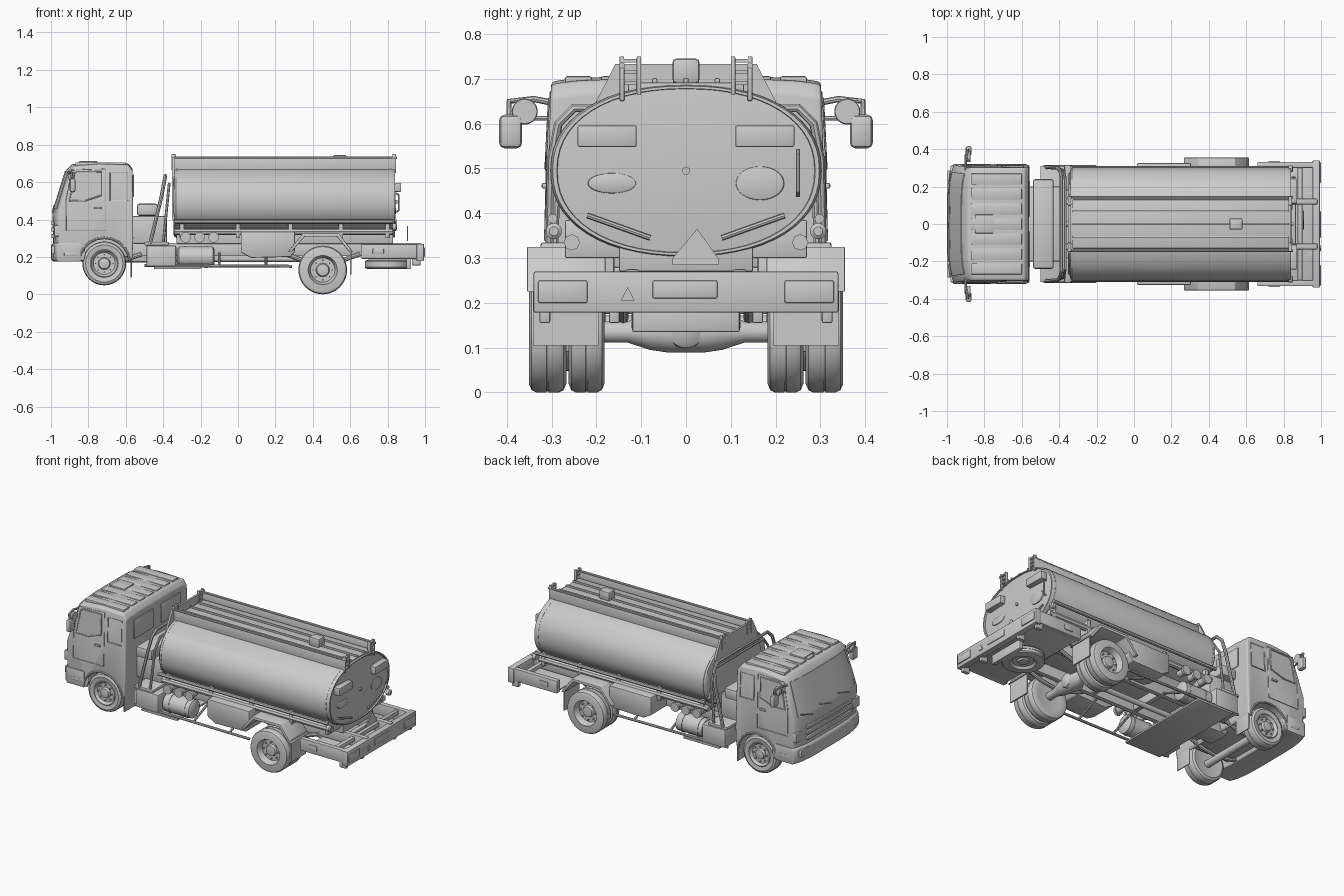
import bpy, bmesh, math
from mathutils import Vector

if "Cube" in bpy.data.objects:
    bpy.data.objects.remove(bpy.data.objects["Cube"])

SIDES = ((1, "left"), (-1, "right"))


def finish(name, bm, bevel=0, seg=2):
    bmesh.ops.recalc_face_normals(bm, faces=bm.faces)
    me = bpy.data.meshes.new(name)
    bm.to_mesh(me)
    bm.free()
    ob = bpy.data.objects.new(name, me)
    bpy.context.collection.objects.link(ob)
    if bevel:
        m = ob.modifiers.new("bevel", 'BEVEL')
        m.width, m.segments, m.limit_method = bevel, seg, 'ANGLE'
        m.angle_limit = math.radians(32)


def loft(name, rings, bevel=0, seg=2):
    bm = bmesh.new()
    rows = [[bm.verts.new(p) for p in r] for r in rings]
    n = len(rows[0])
    for a, b in zip(rows, rows[1:]):
        for i in range(n):
            bm.faces.new((a[i], a[(i + 1) % n], b[(i + 1) % n], b[i]))
    bm.faces.new(rows[0])
    bm.faces.new(rows[-1])
    finish(name, bm, bevel, seg)


def box(name, x0, x1, y0, y1, z0, z1, bevel=0.004):
    q = ((x0, y0), (x1, y0), (x1, y1), (x0, y1))
    loft(name, [[(x, y, z) for x, y in q] for z in (z0, z1)], bevel)


def lean(y, z):
    return y - math.copysign(.05 * max(0, z - .42), y)


def prism(name, pts, y0, y1, bevel=0):
    """Side profile (x, z) pulled from y0 to y1."""
    loft(name, [[(x, y, z) for x, z in pts] for y in (y0, y1)], bevel)


def bowed(name, pts, half, bevel=0, seg=2):
    """Cab profile across the width: nose bows back, roof drops, walls lean in."""
    rings = []
    for f in (-1, -.93, -.82, -.6, -.3, 0, .3, .6, .82, .93, 1):
        y = f * half
        k = abs(y) / .315
        rings.append([(x + (.03 * k ** 5 if x < -.84 else 0), lean(y, z), z - (.012 * k ** 6 if z > .66 else 0))
                      for x, z in pts])
    loft(name, rings, bevel, seg)


def plate(name, pts, x0, x1):
    """Rear profile (y, z) pulled along x."""
    loft(name, [[(x, y, z) for y, z in pts] for x in (x0, x1)])


def lathe(name, prof, c, axis='Y', sign=1, n=40, squash=1):
    rings = []
    for r, t in prof:
        ring = []
        for i in range(n):
            a = 2 * math.pi * i / n
            u, v, w = r * math.cos(a), r * math.sin(a) * squash, t * sign
            d = {'X': (w, u, v), 'Y': (u, w, v), 'Z': (u, v, w)}[axis]
            ring.append(Vector(c) + Vector(d))
        rings.append(ring)
    loft(name, rings)


def tube(name, pts, r=0.006, cyclic=False):
    cu = bpy.data.curves.new(name, 'CURVE')
    cu.dimensions, cu.bevel_depth, cu.bevel_resolution = '3D', r, 2
    cu.use_fill_caps = True
    sp = cu.splines.new('POLY')
    sp.points.add(len(pts) - 1)
    for p, q in zip(sp.points, pts):
        p.co = (*q, 1)
    sp.use_cyclic_u = cyclic
    bpy.context.collection.objects.link(bpy.data.objects.new(name, cu))


def wheel(name, c, r, w, sign, dish, axis='Y'):
    h = w / 2
    prof = [(.3 * r, -h * .8), (.62 * r, -h * .9), (.85 * r, -h), (.96 * r, -h * .85), (r, -h * .6), (r, -h * .06),
            (.985 * r, -h * .04), (.985 * r, h * .04), (r, h * .06), (r, h * .6), (.96 * r, h * .85),
            (.85 * r, h), (.64 * r, h * .9), (.6 * r, h * .95), (.57 * r, h * .8), (.5 * r, h * dish),
            (.28 * r, h * dish), (.24 * r, h * (dish + .35)), (.12 * r, h * (dish + .42))]
    lathe(name, prof, c, axis, sign)
    if axis == 'Y':
        for i in range(8):
            a = math.pi * i / 4
            lathe(name + "_nut", [(.035 * r, 0), (.035 * r, .012)],
                  (c[0] + .4 * r * math.cos(a), c[1] + sign * h * dish, c[2] + .4 * r * math.sin(a)), 'Y', sign, 6)


# Cab shell with wheel arches in its profile
arch = [(-.715 + .137 * math.cos(a), .165 + .137 * math.sin(a))
        for a in (math.radians(5 + 17 * i) for i in range(11))]
cab = [(-.565, .19)] + arch + [(-.86, .18), (-.985, .19), (-.993, .43), (-.966, .52), (-.921, .66), (-.89, .695),
                               (-.74, .705), (-.585, .699), (-.563, .67), (-.56, .30)]
bowed("cab_shell", cab, .315, .012, 3)
box("cab_floor", -.93, -.58, -.2, .2, .2, .32)
bowed("front_bumper", [(-.87, .175), (-.99, .175), (-1, .19), (-1, .26), (-.99, .275), (-.87, .275)], .32, .005)
box("bumper_slot", -1.0, -.98, -.17, .17, .195, .215)
for i in range(3):
    box("grille_bar", -.998, -.96, -.22, .22, .30 + i * .035, .322 + i * .035)
bowed("windscreen", [(-.989, .455), (-.925, .66), (-.91, .655), (-.97, .455)], .28)
for y in (-.2, -.02, .16):
    tube("wiper", [(-.991, y, .44), (-.984, y + .11, .475)], .004)
for i in range(7):
    y = -.24 + i * .08
    box("roof_rib", -.87, -.6, y - .03, y + .03, .685, .706, .005)
box("roof_hatch", -.85, -.75, -.05, .05, .69, .712)
for s, side in SIDES:
    box(side + "_headlight", -.997, -.94, s * .2, s * .285, .215, .26)
    box(side + "_corner_lamp", -.982, -.93, s * .245, s * .312, .31, .37)
    wall = lambda pts, d=0: [(x, lean(s * (.315 + d), z), z) for x, z in pts]
    win = [(-.9, .5), (-.875, .64), (-.86, .655), (-.73, .655), (-.73, .53), (-.82, .5)]
    loft(side + "_door_glass", [wall(win, -.004), wall(win, .002)])
    tube(side + "_window_seal", wall(win), .005, True)
    door = [(-.92, .34), (-.92, .5), (-.89, .665), (-.71, .67), (-.71, .34)]
    tube(side + "_door_seam", wall(door, -.001), .003, True)
    panel = [(-.685, .5), (-.685, .65), (-.59, .65), (-.59, .5)]
    tube(side + "_rear_panel_seam", wall(panel, -.001), .003, True)
    box(side + "_door_handle", -.77, -.73, s * .31, s * .322, .455, .468)
    tube(side + "_arch_lip", [(x, s * .313, z) for x, z in arch], .007)
    box(side + "_cab_step", -.93, -.86, s * .29, s * .322, .205, .225)
    box(side + "_front_mud_flap", -.575, -.567, s * .2, s * .31, .09, .3)
    box(side + "_cab_back_window", -.562, -.555, s * .04, s * .23, .52, .64)
    # Mirrors
    tube(side + "_mirror_arm", [(-.9, s * .29, .645), (-.9, s * .34, .655), (-.89, s * .395, .65), (-.885, s * .395, .6)], .007)
    tube(side + "_mirror_brace", [(-.9, s * .3, .612), (-.89, s * .395, .612)], .005)
    box(side + "_mirror", -.9, -.868, s * .366, s * .417, .545, .62, .012)
    lathe(side + "_round_mirror", [(.012, -.02), (.025, -.01), (.029, .008), (.027, .012)], (-.885, s * .36, .627), 'X')

# Wheels, axles and running gear
for s, side in SIDES:
    wheel(side + "_front_wheel", (-.715, s * .255, .165), .117, .09, s, .6)
    wheel(side + "_rear_outer_wheel", (.453, s * .309, .13), .13, .084, s, .1)
    wheel(side + "_rear_inner_wheel", (.453, s * .222, .13), .13, .08, s, .3)
    box(side + "_chassis_rail", -.9, .98, s * .105, s * .135, .205, .275)
    for x in (-.715, .453):
        tube(side + "_leaf_spring", [(x - .2, s * .14, .215), (x - .1, s * .14, .18), (x, s * .14, .165),
                                     (x + .1, s * .14, .18), (x + .2, s * .14, .215)], .012)
lathe("front_axle", [(.022, -.25), (.022, .25)], (-.715, 0, .15))
lathe("rear_axle", [(.022, -.3), (.024, -.13), (.04, -.08), (.046, -.04), (.046, .04), (.04, .08), (.024, .13), (.022, .3)],
      (.453, 0, .135))
lathe("differential", [(.02, -.07), (.042, -.045), (.05, -.015), (.05, .015), (.042, .04), (.02, .055)], (.453, 0, .142), 'X')
lathe("propshaft", [(.016, -.5), (.016, .42)], (0, 0, .19), 'X', 1, 16)
box("gearbox", -.62, -.42, -.07, .07, .17, .27, .015)
for x in (-.4, -.1, .2, .66, .85):
    box("cross_member", x - .015, x + .015, -.12, .12, .21, .265)
wheel("spare_wheel", (.8, 0, .16), .122, .05, -1, .4, 'Z')


# Tank body, flat ends with a rolled rim
def oval(x, k, n=56):
    out = []
    for i in range(n):
        c, s = math.cos(2 * math.pi * i / n), math.sin(2 * math.pi * i / n)
        out.append((x, k * .302 * math.copysign(abs(c) ** .9, c), .495 + k * .192 * math.copysign(abs(s) ** .9, s)))
    return out


loft("tank", [oval(x, k) for x, k in ((-.345, .9), (-.34, .97), (-.33, 1), (.825, 1), (.84, .985),
                                      (.84, .955), (.832, .95), (.84, .6), (.843, .2))])
for x in (-.325, .815):
    loft("tank_end_band", [oval(x - .006, 1.004), oval(x + .006, 1.004)])
plate("front_bulkhead", [(-.27, .4), (-.205, .64), (-.158, .733), (.158, .733), (.205, .64), (.27, .4)], -.352, -.34)
box("tank_cradle", -.33, .83, -.15, .15, .27, .36)
box("walkway", -.33, .83, -.13, .13, .67, .692)
for y in (-.07, 0, .07):
    box("walkway_rib", -.33, .83, y - .006, y + .006, .69, .702)
box("manhole_lid", .51, .58, -.03, .03, .69, .745, .008)
for s, side in SIDES:
    box(side + "_walkway_wall", -.345, .845, s * .137, s * .148, .65, .728)
    tube(side + "_walkway_rail", [(-.35, s * .143, .73), (.85, s * .143, .73)], .007)
    for x in (-.345, .835):
        for y in (.105, .143):
            box(side + "_rail_post", x - .01, x + .01, s * (y - .005), s * (y + .005), .665, .75, .002)
        for z in (.69, .715, .74):
            box(side + "_post_rung", x - .008, x + .008, s * .105, s * .143, z - .004, z + .004, 0)
    tube(side + "_tank_side_rail", [(-.34, s * .298, .388), (.83, s * .298, .388)], .011)
    tube(side + "_hose_tray", [(-.34, s * .255, .335), (.83, s * .255, .335)], .018)
    for x in (-.3, 0, .28, .55, .8):
        box(side + "_cradle_foot", x - .012, x + .012, s * .13, s * .27, .3, .385)
    # Tank rear fittings
    box(side + "_rear_lamp_box", .83, .872, s * .11, s * .242, .548, .596)
    lathe(side + "_end_oval", [(.055, 0), (.053, .01), (.046, .012)], (.834, s * .165, .467), 'X', 1, 40, .42 if s < 0 else .7)
    lathe(side + "_marker_lamp", [(.018, 0), (.018, .02), (.01, .026)], (.825, s * .295, .36), 'X', 1, 20)
    tube(side + "_end_strip", [(.842, s * .22, .395), (.842, s * .08, .345)], .006)
tube("end_handle", [(.845, .25, .54), (.86, .25, .53), (.86, .25, .45), (.845, .25, .44)], .005)
lathe("end_valve", [(.009, 0), (.009, .012)], (.84, 0, .495), 'X', 1, 16)

# Pipe hoop and equipment between cab and tank
tube("pipe_hoop", [(-.47, .305, .27), (-.41, .3, .52), (-.395, .285, .6), (-.388, .25, .635),
                   (-.388, -.25, .635), (-.395, -.285, .6), (-.41, -.3, .52), (-.47, -.305, .27)], .01)
tube("inner_hoop", [(-.4, .295, .27), (-.375, .285, .52), (-.368, .24, .59), (-.368, -.24, .59),
                    (-.375, -.285, .52), (-.4, -.295, .27)], .008)
box("air_filter", -.54, -.43, -.24, .24, .42, .485, .012)
box("engine_cover", -.565, -.38, -.2, .2, .27, .42, .01)
box("hoop_base", -.5, -.37, -.31, .31, .262, .28)
box("under_tray", -.45, -.2, -.315, .315, .135, .148)
for s, side in SIDES:
    box(side + "_battery_box", -.49, -.33, s * .18, s * .315, .148, .262, .01)
    lathe(side + "_fuel_tank", [(.04, -.1), (.056, -.09), (.056, .09), (.04, .1)], (-.225, s * .24, .2), 'X')
    for x in (-.28, -.17):
        lathe(side + "_tank_strap", [(.059, -.008), (.059, .008)], (x, s * .24, .2), 'X')
    for i in range(3):
        lathe(side + "_pipe_valve", [(.02, 0), (.02, .05), (.028, .05), (.028, .065)],
              (-.28 + i * .075, s * .235, .305), 'Y', s, 20)
    prism(side + "_side_locker", [(.015, .335), (.015, .225), (.07, .195), (.28, .2), (.305, .23), (.305, .335)],
          s * .16, s * .325, .006)
    tube(side + "_side_guard", [(-.5, s * .3, .155), (.29, s * .3, .15)], .008)
    for x in (-.1, .15):
        tube(side + "_guard_bracket", [(x, s * .3, .15), (x, s * .13, .22)], .007)
    # Rear fenders and flaps
    outer = [(.265, .225), (.345, .325), (.54, .325), (.615, .225)]
    inner = [(.595, .225), (.53, .308), (.355, .308), (.285, .225)]
    prism(side + "_rear_fender", outer + inner, s * .18, s * .355, .003)
    box(side + "_rear_mud_flap", .6, .608, s * .195, s * .342, .105, .24, 0)
    # Rear frame
    box(side + "_rear_side_beam", .66, .99, s * .3, s * .332, .19, .268)
    box(side + "_side_lamp", .72, .78, s * .328, s * .337, .215, .245)
    box(side + "_rear_lamp", .985, 1.0, s * .22, s * .33, .2, .25)
    for y in (.16, .315):
        box(side + "_bumper_bracket", .93, .975, s * (y - .012), s * (y + .012), .155, .2)
box("rear_beam", .955, .994, -.34, .34, .178, .27)
box("rear_deck", .67, .97, -.32, .32, .19, .2)
box("deck_bar", .875, .9, -.31, .31, .235, .262)
box("number_plate", .985, .9985, -.075, .07, .21, .25)
box("spare_carrier", .9, .925, -.12, .12, .135, .2)
plate("warning_triangle", [(-.03, .285), (.072, .285), (.072, .3), (.025, .365), (-.03, .3)], .903, .91)
plate("small_triangle", [(-.145, .205), (-.115, .205), (-.13, .235)], .985, .9985)

# Turn tubes into meshes and smooth everything below the sharp angle
bpy.ops.object.select_all(action='SELECT')
bpy.context.view_layer.objects.active = bpy.context.selected_objects[0]
bpy.ops.object.convert(target='MESH')
bpy.ops.object.shade_smooth_by_angle(angle=math.radians(35))
